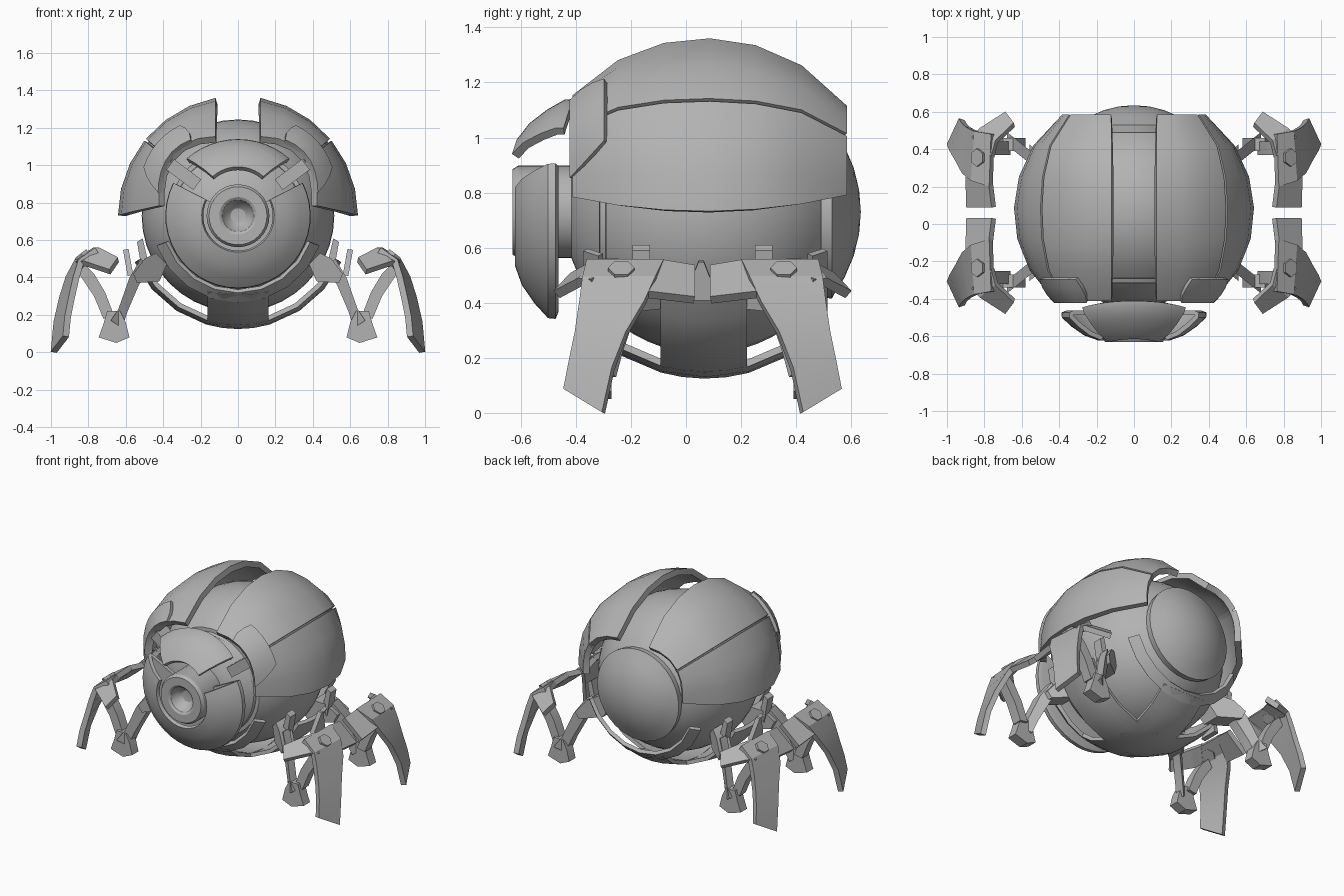
import bpy, bmesh, math
from mathutils import Matrix, Vector

if "Cube" in bpy.data.objects:
    bpy.data.objects.remove(bpy.data.objects["Cube"])

CY, CZ = 0.07, 0.73          # centre of the round body
rad = math.radians
mat = bpy.data.materials.new("plain grey")
mat.diffuse_color = (0.45, 0.45, 0.45, 1)
mat.use_nodes = True
mat.node_tree.nodes["Principled BSDF"].inputs["Base Color"].default_value = mat.diffuse_color


def finish(name, bm, thick=0.0):
    """Turn a bmesh into a shaded object, optionally thickened."""
    bmesh.ops.remove_doubles(bm, verts=bm.verts[:], dist=0.0005)
    bmesh.ops.recalc_face_normals(bm, faces=bm.faces[:])
    me = bpy.data.meshes.new(name)
    bm.to_mesh(me)
    bm.free()
    me.materials.append(mat)
    ob = bpy.data.objects.new(name, me)
    bpy.context.collection.objects.link(ob)
    bpy.ops.object.select_all(action='DESELECT')
    ob.select_set(True)
    bpy.context.view_layer.objects.active = ob
    if thick:
        m = ob.modifiers.new("thickness", 'SOLIDIFY')
        m.thickness = thick
        m.offset = 0
        bpy.ops.object.modifier_apply(modifier=m.name)
    bpy.ops.object.shade_smooth_by_angle(angle=rad(30))
    return ob


def patch(name, rows, thick=0.0):
    """Surface through a grid of points."""
    bm = bmesh.new()
    vs = [[bm.verts.new(p) for p in row] for row in rows]
    for r0, r1 in zip(vs, vs[1:]):
        for i in range(len(r0) - 1):
            bm.faces.new((r0[i], r0[i + 1], r1[i + 1], r1[i]))
    return finish(name, bm, thick)


def revolve(name, prof, a0=0, a1=360, n=32, thick=0.0):
    """Spin (y, radius) points round the y axis; angle 0 is straight down."""
    rows = []
    for y, r in prof:
        angs = [rad(a0 + (a1 - a0) * i / n) for i in range(n + 1)]
        rows.append([(r * math.sin(a), y, CZ - r * math.cos(a)) for a in angs])
    bm = bmesh.new()
    vs = [[bm.verts.new(p) for p in row] for row in rows]
    for r0, r1, p0, p1 in zip(vs, vs[1:], prof, prof[1:]):
        for i in range(n):
            f = [r0[i], r0[i + 1], r1[i + 1], r1[i]]
            if p0[1] == 0:
                f = [r0[i], r1[i + 1], r1[i]]
            elif p1[1] == 0:
                f = [r0[i], r0[i + 1], r1[i]]
            bm.faces.new(f)
    return finish(name, bm, thick)


def prism(name, pts, y0, y1, place):
    """Extrude an (x, z) outline along y."""
    bm = bmesh.new()
    a = [bm.verts.new(place(x, y0, z)) for x, z in pts]
    b = [bm.verts.new(place(x, y1, z)) for x, z in pts]
    bm.faces.new(a)
    bm.faces.new(b)
    for i in range(len(a)):
        j = (i + 1) % len(a)
        bm.faces.new((a[i], a[j], b[j], b[i]))
    return finish(name, bm)


def arc(R, w):
    return math.sqrt(max(R * R - w * w, 0))


def lerp(a, b, n):
    return [a + (b - a) * i / n for i in range(n + 1)]


# Round body with a shallow groove near the front
prof = [(CY - 0.49, 0)]
for w in lerp(-0.49, -0.385, 4) + lerp(-0.36, 0.44, 16):
    prof.append((CY + w, arc(0.515, w)))
    if abs(w + 0.385) < 1e-6:
        prof += [(CY - 0.383, 0.335), (CY - 0.362, 0.345)]
prof.append((CY + 0.44, 0))
revolve("body", prof, n=40)

# Domed rear cap
revolve("rear_cap", [(0.49, 0.31), (0.53, 0.315)] +
        [(0.125 + arc(0.51, r), r) for r in (0.30, 0.24, 0.16, 0.08, 0)], n=32)

# Neck and eye socket, then the open bowl and raised lid of the head
revolve("eye_and_neck", [(-0.55, 0), (-0.555, 0.04), (-0.58, 0.07), (-0.62, 0.085),
        (-0.63, 0.10), (-0.63, 0.155), (-0.61, 0.168), (-0.28, 0.168)], n=32)
shell = [(-0.61, 0.19), (-0.585, 0.26), (-0.54, 0.325), (-0.495, 0.375)]
revolve("head_bowl", shell + [(-0.48, 0.378), (-0.475, 0.36), (-0.475, 0.16)],
        -117, 117, 28, 0.025)
lid = revolve("head_lid", shell + [(-0.47, 0.385)], 136, 224, 12, 0.03)
lid.data.transform(Matrix.Translation((0, -0.41, 1.125)) @ Matrix.Rotation(rad(-18), 4, 'X')
                   @ Matrix.Translation((0, 0.47, -1.115)))
for s in (-1, 1):
    # Arm holding the lid
    c, d = Vector((0.29, 0, 0.95)), Vector((0.8, 0, 0.6))
    e = Vector((-0.6, 0, 0.8))
    pts = [c + d * u * 0.09 + e * v * 0.035 for u, v in ((-1, -1), (1, -1), (1, 1), (-1, 1))]
    prism("lid_arm", [(p.x, p.z) for p in pts], -0.41, -0.30, lambda x, y, z: (s * x, y, z))


# Wing covers: rounded shells, squarer toward both ends
def wing_point(s, R, w, a):
    r = arc(R, w) * (1 + 0.17 * (w / 0.5) ** 2 * math.sin(2 * a) ** 2)
    return (s * r * math.sin(a), CY + w, CZ + r * math.cos(a))


def wing(name, s, R, w0, w1, f0, f1, thick, nw=6, na=3):
    rows = []
    for w in lerp(w0, w1, nw):
        rows.append([wing_point(s, R, w, a) for a in lerp(f0(w), f1(w), na)])
    patch(name, rows, thick)


def inner(w):
    return math.asin(0.115 / arc(0.625, w))


def outer(w):
    return math.pi / 2 - math.asin(0.06 * (w / 0.5) ** 2 / arc(0.625, w))


for s in (-1, 1):
    wing("wing_upper", s, 0.622, -0.47, 0.502, inner, lambda w: rad(50.3), 0.04)
    wing("wing_lower", s, 0.622, -0.47, 0.502, lambda w: rad(51), outer, 0.04)
    wing("wing_seam", s, 0.612, -0.465, 0.497, lambda w: rad(49), lambda w: rad(52), 0.02, 6, 1)
    wing("wing_front_plate", s, 0.636, -0.482, -0.36, lambda w: rad(30 + 40 * abs(w + 0.43)),
         lambda w: rad(68 - 90 * (w + 0.42)), 0.03, 3, 6)


# Lower cradle: crossed straps and end rims on a larger sphere
def strap(name, w0, w1, a0, a1, across, nw=4, na=8):
    rows = []
    for w in lerp(w0, w1, nw):
        r, row = arc(0.593, w), []
        for a in lerp(rad(a0), rad(a1), na):
            u, z = r * math.sin(a), CZ - r * math.cos(a)
            row.append((u, CY + w, z) if across else (w, CY + u, z))
        rows.append(row)
    patch(name, rows, 0.025)


strap("side_strap", -0.16, 0.15, -66, 66, True)
strap("belly_strap", -0.16, 0.16, -46, 46, False, 4, 6)
strap("front_rim", -0.435, -0.38, -70, 70, True, 1)
strap("rear_rim", 0.38, 0.435, -70, 70, True, 1)

# Legs, one per corner
LY = 0.06
for sx in (-1, 1):
    for sy in (-1, 1):
        def P(x, y, z):
            return (sx * x, LY + sy * y, z)

        def diag(x, y, z):
            return P(x, y + 0.8 * (x - 0.64), z)

        def strip(name, pairs, thick):
            patch(name, [[P(*a), P(*b)] for a, b in pairs], thick)

        # Curved outer plate: x, z, inner y, outer y, setback and lift of the outer edge
        foot = [(0.765, 0.545, 0.14, 0.42, 0.01, 0), (0.86, 0.485, 0.17, 0.435, 0.02, 0),
                (0.905, 0.40, 0.21, 0.445, 0.04, 0), (0.94, 0.29, 0.275, 0.46, 0.05, 0),
                (0.97, 0.16, 0.325, 0.48, 0.06, 0.03), (0.985, 0.0, 0.36, 0.50, 0.065, 0.085)]
        strip("foot_plate", [((x, y0, z), (x - d, y1, z + h)) for x, z, y0, y1, d, h in foot], 0.035)
        strip("plate_side_arm", [((0.765, 0.15, 0.545), (0.89, 0.20, 0.43)),
                                 ((0.75, 0.03, 0.525), (0.885, 0.03, 0.41))], 0.035)
        strip("plate_end_arm", [((0.755, 0.30, 0.545), (0.86, 0.40, 0.47)),
                                ((0.735, 0.38, 0.545), (0.82, 0.445, 0.475)),
                                ((0.64, 0.47, 0.495), (0.685, 0.53, 0.43))], 0.035)
        # Six-sided bolt
        n, t = Vector((0.62, 0, 0.78)), Vector((0.78, 0, -0.62))
        bm = bmesh.new()
        rings = []
        for h in (-0.02, 0.035):
            rings.append([bm.verts.new(P(*(Vector((0.82, 0.295, 0.50)) + n * h
                          + t * 0.045 * math.sin(k * math.pi / 3)
                          + Vector((0, 0.048 * math.cos(k * math.pi / 3), 0))))) for k in range(6)])
        for k in range(6):
            bm.faces.new((rings[0][k], rings[0][k - 1], rings[1][k - 1], rings[1][k]))
        bm.faces.new(rings[0])
        bm.faces.new(rings[1])
        finish("bolt", bm)
        # Inner leg: thigh down to a knee block and a shin back up to the plate
        prism("thigh", [(0.46, 0.46), (0.52, 0.50), (0.58, 0.40), (0.64, 0.23), (0.68, 0.17),
                        (0.62, 0.13), (0.59, 0.22), (0.53, 0.36)], 0.33, 0.40, diag)
        prism("knee", [(0.58, 0.08), (0.65, 0.05), (0.745, 0.08), (0.72, 0.15),
                       (0.70, 0.22), (0.63, 0.22), (0.60, 0.16)], 0.33, 0.40, P)
        prism("shin", [(0.66, 0.19), (0.72, 0.18), (0.77, 0.30), (0.85, 0.42),
                       (0.82, 0.47), (0.77, 0.42), (0.71, 0.32)], 0.31, 0.38, P)
        # Hip block with its bracket tabs
        prism("hip", [(0.38, 0.47), (0.42, 0.38), (0.54, 0.37), (0.56, 0.42), (0.50, 0.50),
                      (0.44, 0.53)], 0.30, 0.43, diag)
        prism("body_tab", [(0.47, 0.44), (0.51, 0.42), (0.54, 0.59), (0.51, 0.61)], 0.19, 0.255, P)

    # Pointed guard between the two legs
    patch("side_guard", [[(sx * 0.575, LY - 0.07, 0.41), (sx * 0.575, LY + 0.06, 0.41)],
                         [(sx * 0.60, LY - 0.015, 0.55), (sx * 0.60, LY + 0.005, 0.55)]], 0.03)
